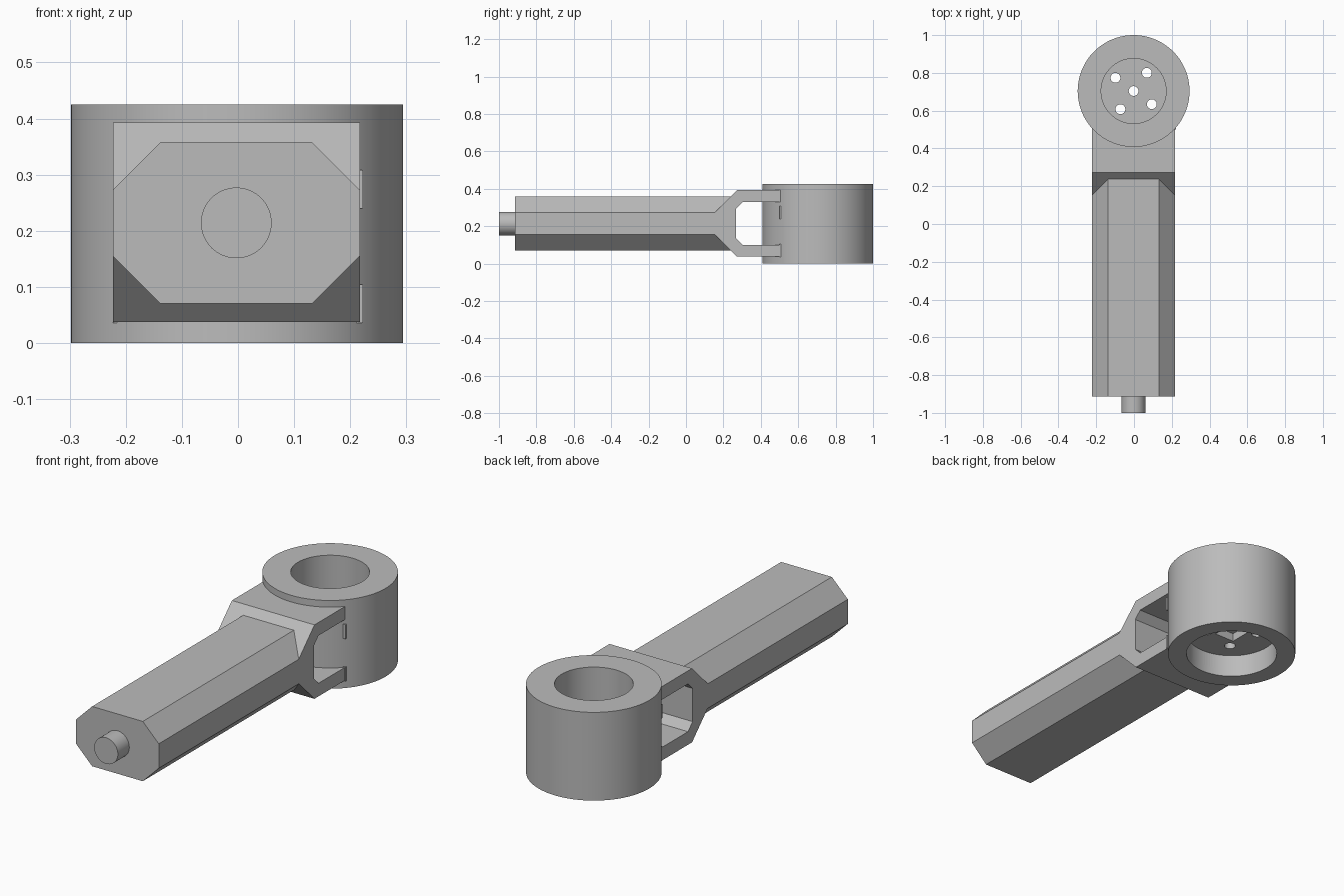
import bpy, math
from mathutils import Vector

if "Cube" in bpy.data.objects:
    bpy.data.objects.remove(bpy.data.objects["Cube"], do_unlink=True)

grey = bpy.data.materials.new("light_grey")
grey.use_nodes = True
COLOUR = (0.5, 0.5, 0.5, 1)
grey.diffuse_color = COLOUR
grey.node_tree.nodes["Principled BSDF"].inputs["Base Color"].default_value = COLOUR

LEFT, RIGHT = -0.223, 0.217      # width of handle and fork
HUB_Y, HUB_R, HUB_H = 0.704, 0.296, 0.425


def prism(name, profile, start, offset):
    """Extrude a closed profile; start maps 2D to 3D, offset is the sweep."""
    n = len(profile)
    base = [Vector(start(*p)) for p in profile]
    verts = base + [v + Vector(offset) for v in base]
    faces = [tuple(range(n)), tuple(range(2 * n - 1, n - 1, -1))]
    faces += [(i, i + n, (i + 1) % n + n, (i + 1) % n) for i in range(n)]
    mesh = bpy.data.meshes.new(name)
    mesh.from_pydata(verts, [], faces)
    obj = bpy.data.objects.new(name, mesh)
    bpy.context.collection.objects.link(obj)
    bpy.context.view_layer.objects.active = obj
    bpy.ops.object.select_all(action="DESELECT")
    obj.select_set(True)
    bpy.ops.object.mode_set(mode="EDIT")
    bpy.ops.mesh.select_all(action="SELECT")
    bpy.ops.mesh.normals_make_consistent(inside=False)
    bpy.ops.object.mode_set(mode="OBJECT")
    mesh.materials.append(grey)
    return obj


def disc(name, x, y, r, z0, z1, sides=96):
    ring = [(x + r * math.cos(math.tau * i / sides), y + r * math.sin(math.tau * i / sides))
            for i in range(sides)]
    return prism(name, ring, lambda a, b: (a, b, z0), (0, 0, z1 - z0))


def box(name, x0, x1, y0, y1, z0, z1):
    return prism(name, [(x0, y0), (x1, y0), (x1, y1), (x0, y1)],
                 lambda a, b: (a, b, z0), (0, 0, z1 - z0))


def cut(target, cutter):
    mod = target.modifiers.new("cut", "BOOLEAN")
    mod.operation, mod.solver, mod.object = "DIFFERENCE", "EXACT", cutter
    bpy.context.view_layer.objects.active = target
    bpy.ops.object.modifier_apply(modifier=mod.name)


def smooth(obj):
    bpy.ops.object.select_all(action="DESELECT")
    obj.select_set(True)
    bpy.context.view_layer.objects.active = obj
    bpy.ops.object.shade_smooth_by_angle(angle=math.radians(30))


# Octagonal handle, ending inside the solid root of the fork
section = [(LEFT, 0.155), (-0.138, 0.07), (0.132, 0.07), (RIGHT, 0.155),
           (RIGHT, 0.273), (0.132, 0.358), (-0.138, 0.358), (LEFT, 0.273)]
prism("handle", section, lambda x, z: (x, -0.913, z), (0, 1.065, 0))

# Handle tip continues into the flared fork root
tip = [(-0.138, 0.07), (0.132, 0.07), (RIGHT, 0.155), (RIGHT, 0.273),
       (0.132, 0.358), (-0.138, 0.358), (LEFT, 0.273), (LEFT, 0.155)]
prism("handle_tip", tip, lambda x, z: (x, 0.152, z), (0, 0.11, 0))

# Two-armed fork: half profile mirrored about its middle height
MID = 0.215
upper = [(0.152, 0.273), (0.272, 0.393), (0.507, 0.393), (0.507, 0.33),
         (0.303, 0.33), (0.268, 0.295)]
lower = [(y, 2 * MID - z) for y, z in reversed(upper)]
fork = prism("fork", upper + lower, lambda y, z: (LEFT, y, z), (RIGHT - LEFT, 0, 0))

# Round pin at the front end
ring = [(-0.003 + 0.063 * math.cos(math.tau * i / 64),
         0.214 + 0.063 * math.sin(math.tau * i / 64)) for i in range(64)]
pin = prism("front_pin", ring, lambda x, z: (x, -1, z), (0, 0.1, 0))
smooth(pin)

# Hub with bores from above and below, leaving a drilled web
hub = disc("hub", -0.002, HUB_Y, HUB_R, 0, HUB_H, 128)
cutters = [disc("upper_bore_cutter", -0.002, HUB_Y, 0.172, 0.19, 0.6),
           disc("lower_recess_cutter", -0.002, HUB_Y, 0.21, -0.1, 0.11),
           box("socket_cutter", -0.055, 0.051, HUB_Y - 0.053, HUB_Y + 0.053, 0.05, 0.15),
           disc("centre_hole_cutter", -0.002, HUB_Y, 0.026, 0.05, 0.3, 32)]
for k in range(4):
    a = math.radians(54 + 90 * k)
    cutters.append(disc("screw_hole_cutter", -0.002 + 0.119 * math.cos(a),
                        HUB_Y + 0.119 * math.sin(a), 0.026, 0.05, 0.3, 32))
for c in cutters:
    cut(hub, c)
cut(fork, cutters[1])
smooth(hub)
for c in cutters:
    bpy.data.objects.remove(c, do_unlink=True)

# Small tabs where the fork meets the hub
for name, z in (("lower_tab", 0.036), ("upper_tab", 0.24)):
    for x0, x1, side in ((0.205, 0.223, "left"), (LEFT, -0.205, "right")):
        box(f"{name}_{side}", x0, x1, 0.499, 0.507, z, z + 0.068)
